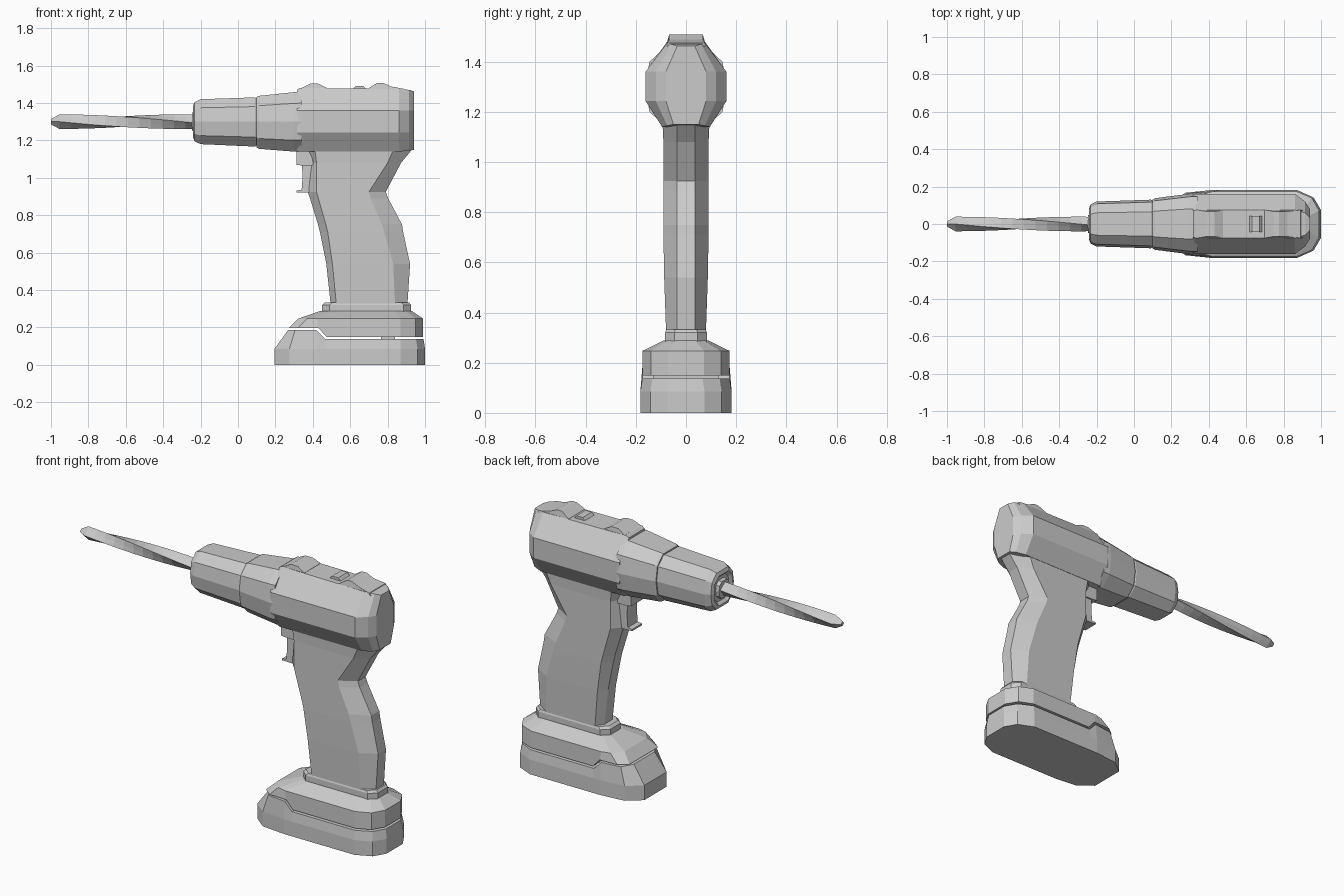
import bpy, bmesh, math

def finish(name, bm):
    bmesh.ops.recalc_face_normals(bm, faces=bm.faces)
    me = bpy.data.meshes.new(name)
    bm.to_mesh(me)
    bm.free()
    ob = bpy.data.objects.new(name, me)
    bpy.context.collection.objects.link(ob)
    return ob

def loft(name, rings, strip_caps=False):
    """Skin a list of equal-length rings and cap both ends."""
    bm = bmesh.new()
    vs = [[bm.verts.new(p) for p in r] for r in rings]
    n = len(rings[0])
    for a, b in zip(vs, vs[1:]):
        for i in range(n):
            j = (i + 1) % n
            bm.faces.new((a[i], a[j], b[j], b[i]))
    for r in (vs[0], vs[-1]):
        if strip_caps:
            for i in range(n // 2 - 1):
                bm.faces.new((r[i], r[i + 1], r[n - 2 - i], r[n - 1 - i]))
        else:
            bm.faces.new(r)
    return finish(name, bm)

def slab(name, layers):
    """Mirror-symmetric layers of (x, half width, z), stacked upwards."""
    return loft(name, [[(x, -w, z) for x, w, z in l] +
                       [(x, w, z) for x, w, z in reversed(l)] for l in layers], True)

def section(x, half):
    """Closed ring across x from its +y half of (y, z) points."""
    return [(x, y, z) for y, z in half] + [(x, -y, z) for y, z in reversed(half) if y > 0]

def prism(name, profile, w, top_w=None, z_split=9):
    """Side profile (x, z) extruded across y; points above z_split use top_w."""
    return loft(name, [[(x, s * (top_w if z > z_split else w), z) for x, z in profile]
                       for s in (-1, 1)])

CZ = 1.30

# Twisted drill bit with a blunt point
bit = []
for i in range(13):
    t = i / 12
    a0 = math.radians(100) * t
    bit.append([(-0.955 + 0.735 * t, r * math.cos(a), CZ + r * math.sin(a))
                for k in range(8)
                for r, a in [((0.039, 0.027)[k % 2], a0 + k * math.pi / 4)]])
bit.insert(0, [(-1.0, y * 0.35, CZ + (z - CZ) * 0.35) for _, y, z in bit[0]])
loft("drill_bit", bit)

# Chuck and neck share a ten-sided section
def barrel(x, w, up, down):
    return section(x, [(w * .5, CZ + up), (w * .9, CZ + up * .62), (w, CZ),
                       (w * .9, CZ - down * .62), (w * .5, CZ - down)])

loft("chuck", [barrel(-0.225, .05, .05, .05), barrel(-0.225, .07, .07, .07),
               barrel(-0.24, .085, .085, .085), barrel(-0.232, .105, .105, .105),
               barrel(-0.20, .12, .12, .12), barrel(0.09, .13, .13, .133),
               barrel(0.11, .12, .12, .12)])
loft("chuck_nose", [barrel(-0.245, .048, .048, .048), barrel(-0.2, .055, .055, .055)])
loft("neck", [barrel(0.10, .132, .132, .138), barrel(0.112, .138, .138, .145),
              barrel(0.30, .162, .158, .16), barrel(0.34, .162, .16, .16)])

# Motor housing with narrowed rear end
def housing(x, wt, wm, wb, top, bot):
    return section(x, [(wt, top), (wm, 1.36), (wm, 1.243), (wb, bot)])

loft("motor_housing", [housing(.315, .07, .157, .09, 1.47, 1.145),
                       housing(.33, .075, .161, .095, 1.48, 1.14),
                       housing(.86, .075, .161, .095, 1.475, 1.14),
                       housing(.915, .06, .12, .075, 1.47, 1.145),
                       housing(.94, .035, .08, .05, 1.462, 1.15)])

# Raised ridges and switch on top
prism("front_ridge", [(.33, 1.46), (.34, 1.48), (.385, 1.503), (.43, 1.503),
                      (.475, 1.48), (.48, 1.46)], .075, .067, 1.49)
prism("rear_ridge", [(.69, 1.46), (.70, 1.48), (.745, 1.508), (.775, 1.508),
                     (.82, 1.488), (.89, 1.475), (.90, 1.46)], .075, .067, 1.48)
prism("top_switch", [(.61, 1.47), (.63, 1.492), (.67, 1.492), (.69, 1.47)], .042)

# Grip: z, front, front shoulder, rear shoulder, rear, half width
grip = [(.31, .497, .527, .84, .905, .079), (.54, .472, .505, .83, .92, .087),
        (.71, .438, .48, .782, .883, .09), (.75, .428, .47, .77, .877, .09),
        (.89, .385, .43, .708, .803, .09), (.925, .372, .42, .70, .79, .09),
        (1.08, .39, .42, .80, .872, .09), (1.16, .35, .41, .835, .938, .094)]
slab("grip", [[(a, .036, z), (b, w, z), (c, w, z), (d, .036, z)]
              for z, a, b, c, d, w in grip])

# Trigger and its mount
prism("trigger_mount", [(.312, 1.16), (.312, 1.07), (.345, 1.065), (.45, 1.065), (.45, 1.16)], .055)
prism("trigger", [(.342, 1.08), (.345, 1.0), (.34, .936), (.313, .932), (.313, .922),
                  (.42, .92), (.42, 1.08)], .045)

# Collar at the foot of the grip
def oct_plan(x0, x1, w, z, c):
    return [(x0, w * .55, z), (x0 + c, w, z), (x1 - c, w, z), (x1, w * .55, z)]

slab("grip_collar", [oct_plan(.45, .926, .083, .27, .04), oct_plan(.45, .926, .083, .32, .04),
                     oct_plan(.465, .915, .078, .333, .04)])

# Foot shell with stepped underside
foot_x = [(.33, .10), (.37, .16), (.42, .174), (.47, .174), (.87, .174), (.95, .14), (.99, .072)]
under = [(.27, .13, .197), (.32, .17, .197), (.43, .174, .197), (.472, .174, .15),
         (.87, .174, .15), (.95, .14, .15), (.99, .072, .15)]
slab("foot_shell", [under, [(x - .008, w, .247) for x, w in foot_x[:1]] +
                    [(x, w, .247) for x, w in foot_x[1:]],
                    [(.44 + (x - .33) * .74, w * .52, .288) for x, w in foot_x]])

# Battery pack with matching stepped top, and the contact block in the gap
pack = [(.195, .10, .185), (.275, .165, .185), (.42, .18, .185), (.467, .18, .138),
        (.87, .18, .138), (.96, .14, .138), (1.0, .072, .138)]
mid = [(x, w + .002, .085) for x, w, _ in pack]
top = [(x + (.072 if x < .2 else .03 if x < .3 else 0) - (.008 if x > .9 else 0), w - .006, z)
       for x, w, z in pack]
slab("battery_pack", [[(x, w, 0) for x, w, _ in mid], mid, top])
prism("battery_contact", [(.765, .12), (.84, .12), (.84, .17), (.765, .17)], .13)
